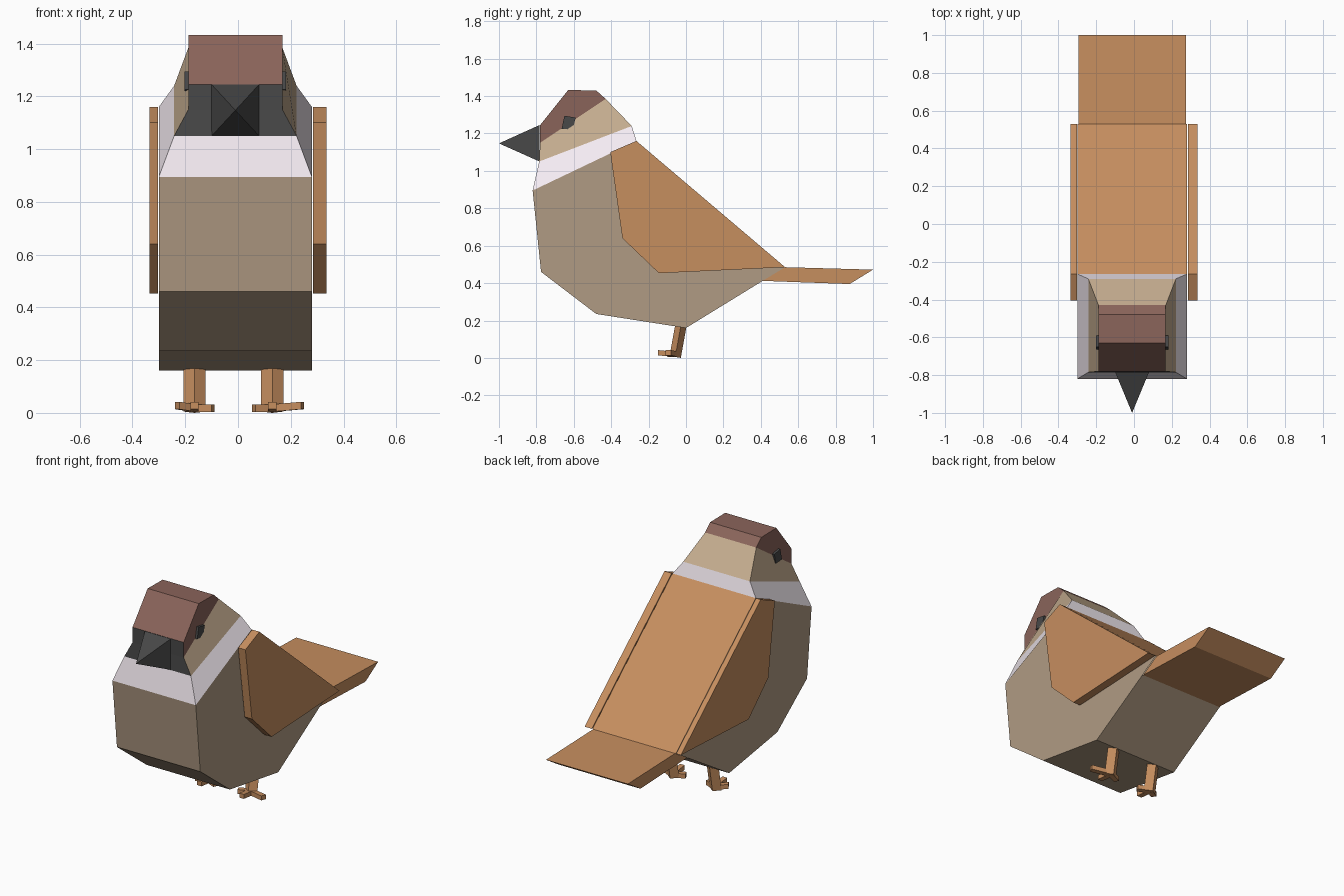
import bpy, bmesh, math
from mathutils import Vector

if "Cube" in bpy.data.objects:
    bpy.data.objects.remove(bpy.data.objects["Cube"])

CX = -0.01  # bird's mid plane


def material(name, hexcol):
    rgb = [int(hexcol[i:i + 2], 16) / 255 for i in (0, 2, 4)]
    lin = [((c + 0.055) / 1.055) ** 2.4 for c in rgb]
    m = bpy.data.materials.new(name)
    m.diffuse_color = (*lin, 1)
    m.use_nodes = True
    m.node_tree.nodes["Principled BSDF"].inputs["Base Color"].default_value = m.diffuse_color
    return m


TAN = material("breast_tan", "B09B83")
FACE = material("head_tan", "C4AC8F")
WHITE = material("collar_white", "F4EBF2")
BROWN = material("cap_brown", "8A645A")
RUST = material("wing_rust", "C68E5F")
DARK = material("beak_dark", "484848")


def make(name, verts, faces, mats, slots=None):
    bm = bmesh.new()
    vs = [bm.verts.new(v) for v in verts]
    for i, f in enumerate(faces):
        face = bm.faces.new([vs[k] for k in f])
        face.material_index = slots[i] if slots else 0
    bmesh.ops.recalc_face_normals(bm, faces=bm.faces)
    me = bpy.data.meshes.new(name)
    bm.to_mesh(me)
    bm.free()
    for m in mats:
        me.materials.append(m)
    ob = bpy.data.objects.new(name, me)
    bpy.context.collection.objects.link(ob)
    return ob


def prism(name, prof, x0, x1, mats, open_edges=(), second=()):
    """Side profile (y, z) extruded in x; edges may be left open or use the second material."""
    n = len(prof)
    verts = [(x, y, z) for x in (x0, x1) for y, z in prof]
    faces, slots = [range(n), range(n, 2 * n)], [0, 0]
    for i in range(n):
        if i not in open_edges:
            j = (i + 1) % n
            faces.append((i, j, j + n, i + n))
            slots.append(1 if i in second else 0)
    return make(name, verts, faces, mats, slots)


def band(name, low, high, mats, slots):
    """Four-sided band between two tilted sections (half width, front yz, back yz)."""
    verts = []
    for w, f, b in (low, high):
        verts += [(CX - w, *f), (CX + w, *f), (CX + w, *b), (CX - w, *b)]
    faces = [(i, (i + 1) % 4, (i + 1) % 4 + 4, i + 4) for i in range(4)]
    return make(name, verts, faces, mats, slots)


# Tilted sections of neck and head
S0 = (0.29, (-0.82, 0.895), (-0.265, 1.16))
S1 = (0.232, (-0.785, 1.05), (-0.29, 1.24))
S2 = (0.178, (-0.78, 1.15), (-0.43, 1.385))
TAIL_TOP, TAIL_LOW = (0.53, 0.485), (0.41, 0.412)

# Body with rust back, open at neck and tail
prism("body", [S0[1], S0[2], TAIL_TOP, TAIL_LOW, (0.0, 0.16), (-0.48, 0.235), (-0.775, 0.46)],
      CX - 0.29, CX + 0.29, [TAN, RUST], open_edges=(0, 2), second=(1,))
prism("tail", [TAIL_TOP, (1.0, 0.472), (0.875, 0.395), TAIL_LOW],
      CX - 0.285, CX + 0.285, [RUST], open_edges=(3,))

# Collar, head and cap
band("collar", S0, S1, [WHITE], [0] * 4)
band("head", S1, S2, [FACE, DARK], [1, 0, 0, 0])
prism("cap", [S2[1], (-0.78, 1.245), (-0.63, 1.432), (-0.48, 1.43), S2[2]],
      CX - 0.178, CX + 0.178, [BROWN, DARK], open_edges=(4,), second=(0,))

# Beak: rectangular base with edge midpoints, drawn to a tip
bw = 0.09
base = [(-bw, 1.05), (0, 1.05), (bw, 1.05), (bw, 1.147), (bw, 1.245), (0, 1.245), (-bw, 1.245), (-bw, 1.147)]
make("beak", [(CX + x, -0.783, z) for x, z in base] + [(CX, -1.0, 1.147)],
     [(i, (i + 1) % 8, 8) for i in range(8)], [DARK])

# Wings and eyes on both sides
wing = [(-0.265, 1.16), (0.53, 0.485), (-0.145, 0.453), (-0.34, 0.64), (-0.405, 1.1)]
eye = [(-0.665, 1.225), (-0.65, 1.295), (-0.59, 1.285), (-0.605, 1.22)]
for side, x0, x1 in (("left", -0.335, -0.303), ("right", 0.285, 0.335)):
    prism("wing_" + side, wing, x0, x1, [RUST])
    s = -1 if side == "left" else 1
    prism("eye_" + side, eye, CX + s * 0.16, CX + s * 0.192, [DARK])


def toe(name, a, b, w):
    """Thin box from point a to point b."""
    a, b = Vector(a), Vector(b)
    d = (b - a).normalized()
    side = Vector((-d.y, d.x, 0)).normalized() * w
    up = Vector((0, 0, 0.014))
    verts = [p + i * side + j * up for p in (a, b) for i, j in ((-1, -1), (1, -1), (1, 1), (-1, 1))]
    faces = [(0, 1, 2, 3), (4, 5, 6, 7)] + [(i, (i + 1) % 4, (i + 1) % 4 + 4, i + 4) for i in range(4)]
    make(name, verts, faces, [RUST])


# Legs: diamond posts leaning forward, with three splayed toes
for side, cx, s in (("left", -0.165, -1), ("right", 0.13, 1)):
    verts = []
    for yc, z in ((-0.058, 0.005), (-0.025, 0.185)):
        verts += [(cx - 0.042, yc, z), (cx, yc - 0.03, z + 0.006), (cx + 0.042, yc, z), (cx, yc + 0.03, z - 0.005)]
    make("leg_" + side, verts,
         [(0, 1, 2, 3), (4, 5, 6, 7)] + [(i, (i + 1) % 4, (i + 1) % 4 + 4, i + 4) for i in range(4)], [RUST])
    out = 0.115 if s > 0 else 0.065
    heel = (cx, -0.055, 0.018)
    toe("toe_front_" + side, heel, (cx, -0.15, 0.028), 0.016)
    toe("toe_outer_" + side, heel, (cx + s * out, -0.095, 0.028), 0.016)
    toe("toe_inner_" + side, heel, (cx - s * 0.07, -0.085, 0.018), 0.016)
